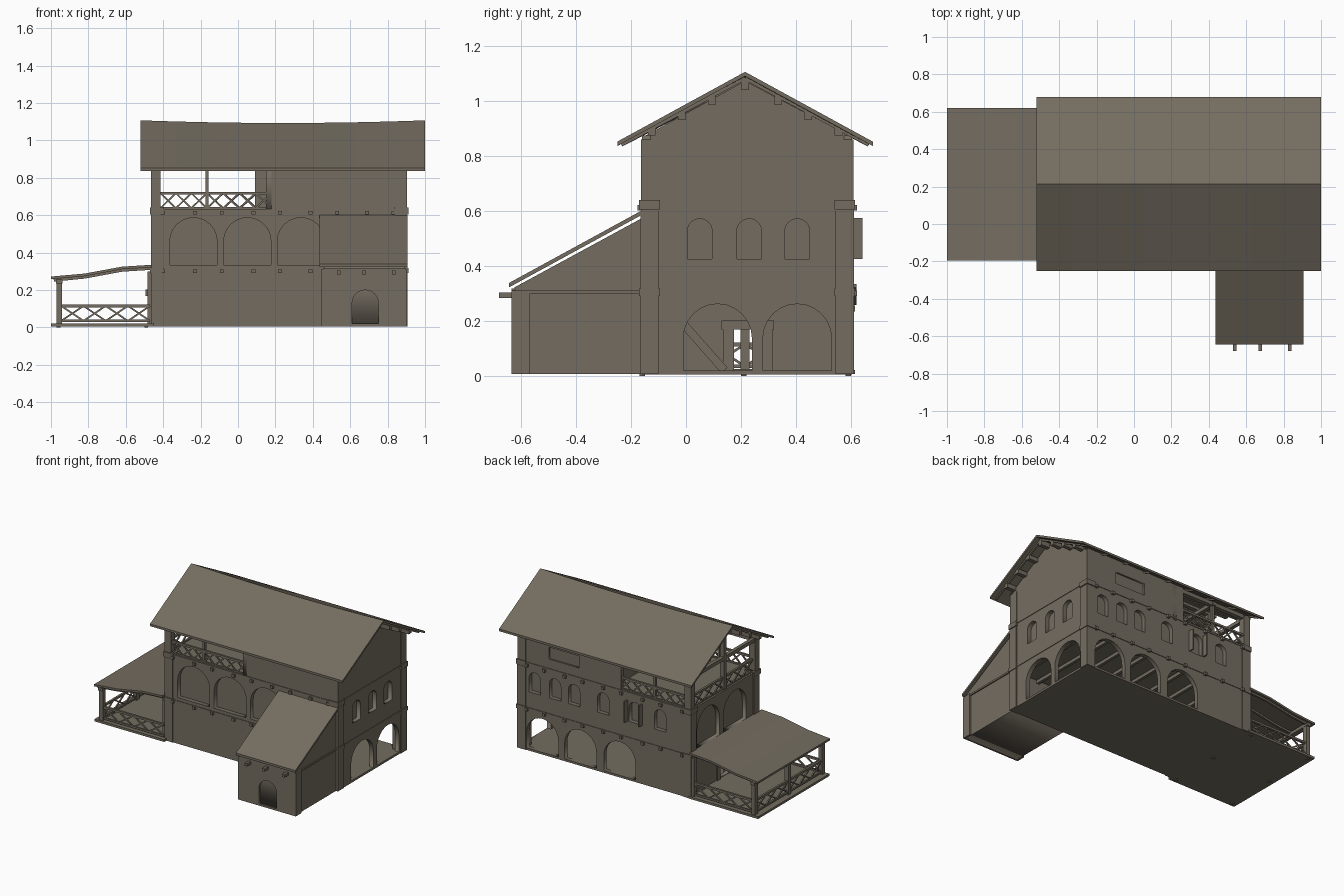
import bpy, bmesh, math
from mathutils import Vector, Matrix

if "Cube" in bpy.data.objects:
    bpy.data.objects.remove(bpy.data.objects["Cube"])

mat = bpy.data.materials.new("weathered_brown_grey")
mat.diffuse_color = (0.175, 0.152, 0.118, 1)
mat.use_nodes = True
mat.node_tree.nodes["Principled BSDF"].inputs["Base Color"].default_value = mat.diffuse_color

X0, X1, Y0, Y1 = -0.46, 0.90, -0.16, 0.605   # main house footprint
YR = 0.215                                   # ridge line


def add(name, bm):
    bmesh.ops.recalc_face_normals(bm, faces=bm.faces)
    me = bpy.data.meshes.new(name)
    bm.to_mesh(me)
    bm.free()
    me.materials.append(mat)
    ob = bpy.data.objects.new(name, me)
    bpy.context.collection.objects.link(ob)
    return ob


def boxes(name, items):
    bm = bmesh.new()
    for a, b, c, d, e, f in items:
        m = Matrix.Translation(((a + b) / 2, (c + d) / 2, (e + f) / 2))
        bmesh.ops.create_cube(bm, size=1, matrix=m @ Matrix.Diagonal((b - a, d - c, f - e, 1)))
    return add(name, bm)


def struts(name, items):
    bm = bmesh.new()
    for p, q, w in items:
        p, q = Vector(p), Vector(q)
        d = q - p
        m = Matrix.Translation((p + q) / 2) @ d.to_track_quat('Z', 'Y').to_matrix().to_4x4()
        bmesh.ops.create_cube(bm, size=1, matrix=m @ Matrix.Diagonal((w, w, d.length, 1)))
    return add(name, bm)


def arch(c, w, z0, z1, n=12):
    r = w / 2
    h = min(r, (z1 - z0) * 0.55)
    return [(c - r, z0), (c + r, z0)] + [
        (c + r * math.cos(math.pi * i / n), z1 - h + h * math.sin(math.pi * i / n)) for i in range(n + 1)]


def wall(name, axis, pos, outline, holes=(), t=0.03):
    """Wall slab perpendicular to an axis, drawn as a filled outline with holes."""
    cu = bpy.data.curves.new(name, 'CURVE')
    cu.dimensions, cu.fill_mode, cu.extrude = '2D', 'BOTH', t / 2
    for loop in [outline, *holes]:
        s = cu.splines.new('POLY')
        s.points.add(len(loop) - 1)
        for p, (u, v) in zip(s.points, loop):
            p.co = (u, v, 0, 1)
        s.use_cyclic_u = True
    tmp = bpy.data.objects.new("tmp", cu)
    bpy.context.collection.objects.link(tmp)
    dg = bpy.context.evaluated_depsgraph_get()
    me = bpy.data.meshes.new_from_object(tmp.evaluated_get(dg))
    bm = bmesh.new()
    bm.from_mesh(me)
    bpy.data.objects.remove(tmp)
    for v in bm.verts:
        u, z, w = v.co
        v.co = (pos + w, u, z) if axis == 'x' else (u, pos - w, z)
    bmesh.ops.remove_doubles(bm, verts=bm.verts, dist=1e-5)
    return add(name, bm)


def rect(u0, u1, z0, z1):
    return [(u0, z0), (u1, z0), (u1, z1), (u0, z1)]


def sheet(name, rows, t):
    """Roof slab: a grid of points, thickened downwards."""
    bm = bmesh.new()
    vs = [[bm.verts.new(p) for p in r] for r in rows]
    for a, b in zip(vs, vs[1:]):
        for i in range(len(a) - 1):
            bm.faces.new((a[i], a[i + 1], b[i + 1], b[i]))
    ext = bmesh.ops.extrude_face_region(bm, geom=bm.faces[:], use_keep_orig=True)
    for v in ext['geom']:
        if isinstance(v, bmesh.types.BMVert):
            v.co.z -= t
    return add(name, bm)


def railing(a, b, z0, z1, n, w=0.009):
    a, b = Vector(a), Vector(b)
    P = lambda k, z: (*(a.lerp(b, k / n)), z)
    out = [(P(0, z0), P(n, z0), w * 1.4), (P(0, z1), P(n, z1), w * 1.6)]
    for i in range(n):
        out += [(P(i, z0), P(i + 1, z1), w), (P(i, z1), P(i + 1, z0), w)]
    return out


# --- floors and solid middle storey
boxes("floor_slabs", [(X0, X1, Y0, Y1, 0.005, 0.02), (X0, X1, Y0, Y1, 0.285, 0.31),
                      (X0, X1, Y0, Y1, 0.605, 0.63)])
boxes("middle_storey_core", [(X0 + .03, X1 - .03, Y0 + .03, Y1 - .03, 0.3, 0.62)])

# --- ground floor walls, open arches on the right and back, door on the left
i = 0.015
wall("ground_wall_front", 'y', Y0 + i, rect(X0, X1, .006, .3))
wall("ground_wall_back", 'y', Y1 - i, rect(X0, X1, .006, .3),
     [arch(c, .25, .02, .26) for c in (.71, .41, .10)])
wall("ground_wall_right", 'x', X1 - i, rect(Y0, Y1, .006, .3),
     [arch(c, .25, .02, .262) for c in (.115, .405)])
wall("ground_wall_left", 'x', X0 + i, rect(Y0, Y1, .006, .3), [rect(.175, .28, .025, .168)])
boxes("door_frame", [(X0 - .035, X0 + .04, .13, .32, .168, .202), (X0 - .01, X0 + .04, .135, .175, .02, .17),
                     (X0 - .01, X0 + .04, .28, .315, .02, .17)])
boxes("ceiling_joists", [(x - .01, x + .01, Y0 + .03, Y1 - .03, .262, .287)
                         for x in [-.4 + .157 * k for k in range(9)]])
struts("stair_stringer", [((-.35, -.01, .19), (-.35, .14, .02), .03)])

# --- middle storey walls with recessed arches and windows
big = lambda cs: [arch(c, .253, .335, .587) for c in cs]
small = lambda cs: [arch(c, .09, .425, .572) for c in cs]
wall("middle_wall_front", 'y', Y0 + i, rect(X0, X1, .3, .62), big((-.238, .05, .337)))
wall("middle_wall_left", 'x', X0 + i, rect(Y0, Y1, .3, .62), big((.105, .405)))
wall("middle_wall_right", 'x', X1 - i, rect(Y0, Y1, .3, .62), small((.05, .23, .405)))
wall("middle_wall_back", 'y', Y1 - i, rect(X0, X1, .3, .62), small((.77, .61, .46, .23, -.02, -.22)))
boxes("shutters", [(x, x + .01, Y1 - .005, Y1 + .037, .425, .575) for x in (-.08, .035)])

# --- upper storey: closed room on the right, open loggia on the left
wall("upper_wall_front", 'y', Y0 + i, rect(.18, X1, .61, .875))
wall("upper_wall_back", 'y', Y1 - i, rect(.09, X1, .61, .875), [rect(.42, .66, .70, .785)])
boxes("upper_window_panel", [(.41, .67, Y1 - .028, Y1 - .012, .69, .795)])
gable = [(Y0, .61), (Y1, .61), (Y1, .868), (YR, 1.074), (Y0, .868)]
wall("gable_wall_right", 'x', X1 - i, gable)
wall("gable_wall_inner", 'x', .165, gable[:3] + [(YR, 1.068)] + gable[4:])

# --- corner pilasters with collars
e = .006
pil, n = [], .06
for x, sx in ((X0, 1), (X1, -1)):
    for y, sy in ((Y0, 1), (Y1, -1)):
        def corner(out, inn, z0, z1):
            a, b = sorted((x - sx * out, x + sx * inn))
            c, d = sorted((y - sy * out, y + sy * inn))
            pil.append((a, b, c, d, z0, z1))
        top = sx < 0
        corner(e, n, .006, .6)
        corner(0.004, n if top else .045, .6, .86)
        corner(e + .005, n + .005, .29, .318)
        corner(e + .005, n + .005, .605, .64)
boxes("corner_pilasters", pil)

# --- storey bands and joist ends
boxes("storey_bands", [(X0 - .004, X1 + .004, Y0 - .004, Y1 + .004, z, z + .012) for z in (.3, .622)])
ends = []
for x in (-.4, -.23, -.087, .083, .225, .387, .53, .69, .83):
    for z in (.29, .603):
        ends += [(x - .01, x + .01, Y0 - .016, Y0 + .02, z, z + .02),
                 (x - .01, x + .01, Y1 - .02, Y1 + .018, z, z + .02)]
boxes("joist_ends", ends)

# --- loggia posts, railings and tie beams
boxes("loggia_posts", [(-.175, -.158, y - .01, y + .01, .63, .86) for y in (Y0 + .02, Y1 - .02)]
      + [(X0, X0 + .03, YR - .015, YR + .015, .63, 1.06)])
ya, yb = Y0 + .012, Y1 - .012
struts("loggia_railing",
       railing((-.415, ya), (-.167, ya), .637, .718, 3) + railing((-.167, ya), (.18, ya), .637, .718, 4)
       + railing((-.415, yb), (-.167, yb), .637, .718, 3) + railing((-.167, yb), (.1, yb), .637, .718, 3)
       + railing((X0 + .015, -.11), (X0 + .015, YR), .637, .718, 3)
       + railing((X0 + .015, YR), (X0 + .015, .55), .637, .718, 3))
boxes("loggia_beams", [(X0, .18, y - .015, y + .015, .842, .87) for y in (Y0 + .02, Y1 - .02)]
      + [(x, x + .025, Y0, Y1, .845, .87) for x in (X0, -.18)])

# --- main roof with a slightly sagging ridge
def roof_z(x, y):
    sag = .014 * (1 - ((x - .24) / .76) ** 2)
    k = abs(y - YR) / .465
    return 1.107 - .254 * k - sag * (1 - k)

xs = [-.52 + 1.52 * k / 8 for k in range(9)]
sheet("main_roof", [[(x, y, roof_z(x, y)) for x in xs] for y in (-.25, YR, .68)], .016)
purl = []
for d in (.12, .23, .34):
    for y in (YR - d, YR + d):
        z = roof_z(.24, y) - .028
        purl.append((-.5, .97, y - .014, y + .014, z - .015, z + .015))
purl.append((-.5, .97, YR - .014, YR + .014, 1.04, 1.075))
boxes("roof_purlins", purl)
struts("roof_rafters", [((x, y, roof_z(x, y) - .02), (x, YR, roof_z(x, YR) - .022), .012)
                        for x in [-.48 + .18 * k for k in range(9)] for y in (-.235, .665)])

# --- left porch
boxes("porch_floor", [(-1, X0 + .01, -.19, .615, .006, .022)]
      + [(x, x + .02, y, y + .02, 0, .01) for x in (-.97, -.5) for y in (-.17, .2, .58)])
boxes("porch_posts", [(-.97, -.94, y - .016, y + .016, .02, .25) for y in (-.165, .215, .59)]
      + [(-.485, -.46, y - .016, y + .016, .02, .3) for y in (-.14, .585)])
boxes("porch_beams", [(-.972, -.938, -.19, .615, .235, .257)])
prof = [(-.985, .272), (-.82, .288), (-.62, .325), (-.46, .335)]
sheet("porch_roof", [[(x - (.015 if x < -.9 else 0), y, z) for x, z in prof] for y in (-.195, .62)], .014)
struts("porch_rafters", [((a[0], y, a[1] - .02), (b[0], y, b[1] - .02), .014)
                         for y in [-.17 + .153 * k for k in range(6)] for a, b in zip(prof, prof[1:])])
struts("porch_railing",
       railing((-.945, -.165), (-.47, -.165), .035, .115, 4) + railing((-.945, .59), (-.47, .59), .035, .115, 4)
       + railing((-.955, -.165), (-.955, .215), .035, .115, 3)
       + railing((-.955, .215), (-.955, .59), .035, .115, 3))

# --- front annex with lean-to roof
side = [(-.625, .006), (Y0 + .01, .006), (Y0 + .01, .58), (-.625, .322)]
wall("annex_body", 'x', .675, side, t=.43)
wall("annex_front", 'y', -.629, rect(.455, .895, .006, .318), [arch(.68, .14, .02, .2)], t=.014)
boxes("annex_pilasters", [(.445, .52, -.636, -.57, .006, .31), (.865, .902, -.636, -.57, .006, .31)])
boxes("annex_band", [(.452, .898, -.634, Y0, .298, .31)])
boxes("annex_joist_ends", [(x - .01, x + .01, -.68, -.6, .284, .304) for x in (.538, .675, .833)])
sheet("annex_roof", [[(x, y, z) for x in (.435, .905)] for y, z in ((-.645, .338), (Y0 - .005, .6))], .016)
